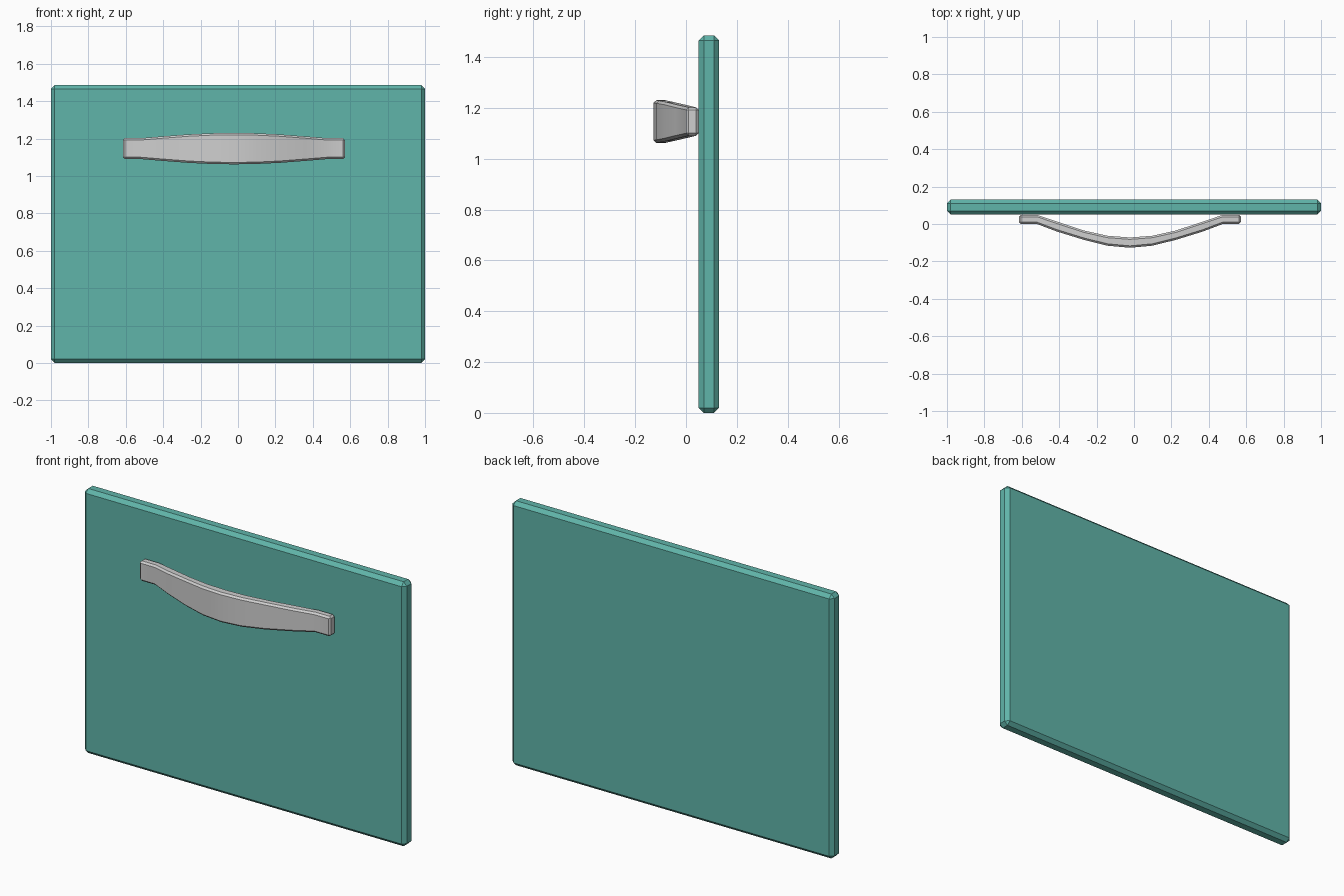
import bpy, bmesh, math

if "Cube" in bpy.data.objects:
    bpy.data.objects.remove(bpy.data.objects["Cube"])

def material(name, rgb):
    m = bpy.data.materials.new(name)
    m.diffuse_color = (*rgb, 1)
    m.use_nodes = True
    m.node_tree.nodes["Principled BSDF"].inputs["Base Color"].default_value = m.diffuse_color
    return m

teal = material("teal", (0.118, 0.46, 0.40))
grey = material("light_grey", (0.62, 0.62, 0.62))

def finish(bm, name, mat, bevel):
    """Make the object, chamfer its sharp edges and shade it."""
    bmesh.ops.recalc_face_normals(bm, faces=bm.faces)
    me = bpy.data.meshes.new(name)
    bm.to_mesh(me)
    bm.free()
    me.materials.append(mat)
    ob = bpy.data.objects.new(name, me)
    bpy.context.collection.objects.link(ob)
    mod = ob.modifiers.new("chamfer", 'BEVEL')
    mod.width = bevel
    mod.segments = 1
    mod.limit_method = 'ANGLE'
    mod.angle_limit = math.radians(50)
    bpy.ops.object.select_all(action='DESELECT')
    ob.select_set(True)
    bpy.context.view_layer.objects.active = ob
    bpy.ops.object.convert(target='MESH')
    bpy.ops.object.shade_smooth_by_angle(angle=math.radians(30))
    return ob

# drawer front panel
bm = bmesh.new()
bmesh.ops.create_cube(bm, size=1)
for v in bm.verts:
    v.co = (v.co.x * 2, v.co.y * 0.08 + 0.09, v.co.z * 1.485 + 0.7425)
finish(bm, "drawer_panel", teal, 0.02)

# bowed handle: (distance from middle, front y, back y, half height)
half = [(0.0, -0.127, -0.072, 0.084), (0.12, -0.116, -0.063, 0.082),
        (0.245, -0.085, -0.035, 0.076), (0.388, -0.041, 0.012, 0.065),
        (0.497, 0.0, 0.049, 0.056), (0.593, 0.0, 0.049, 0.056)]
sections = [(-d, f, b, h) for d, f, b, h in reversed(half[1:])] + half
cx, cz = -0.022, 1.146
bm = bmesh.new()
rings = [[bm.verts.new((cx + d, y, cz + s * h))
          for y, s in ((f, -1), (f, 1), (b, 1), (b, -1))]
         for d, f, b, h in sections]
for r0, r1 in zip(rings, rings[1:]):
    for i in range(4):
        j = (i + 1) % 4
        bm.faces.new((r0[i], r0[j], r1[j], r1[i]))
bm.faces.new(rings[0])
bm.faces.new(rings[-1])
finish(bm, "bowed_handle", grey, 0.01)
